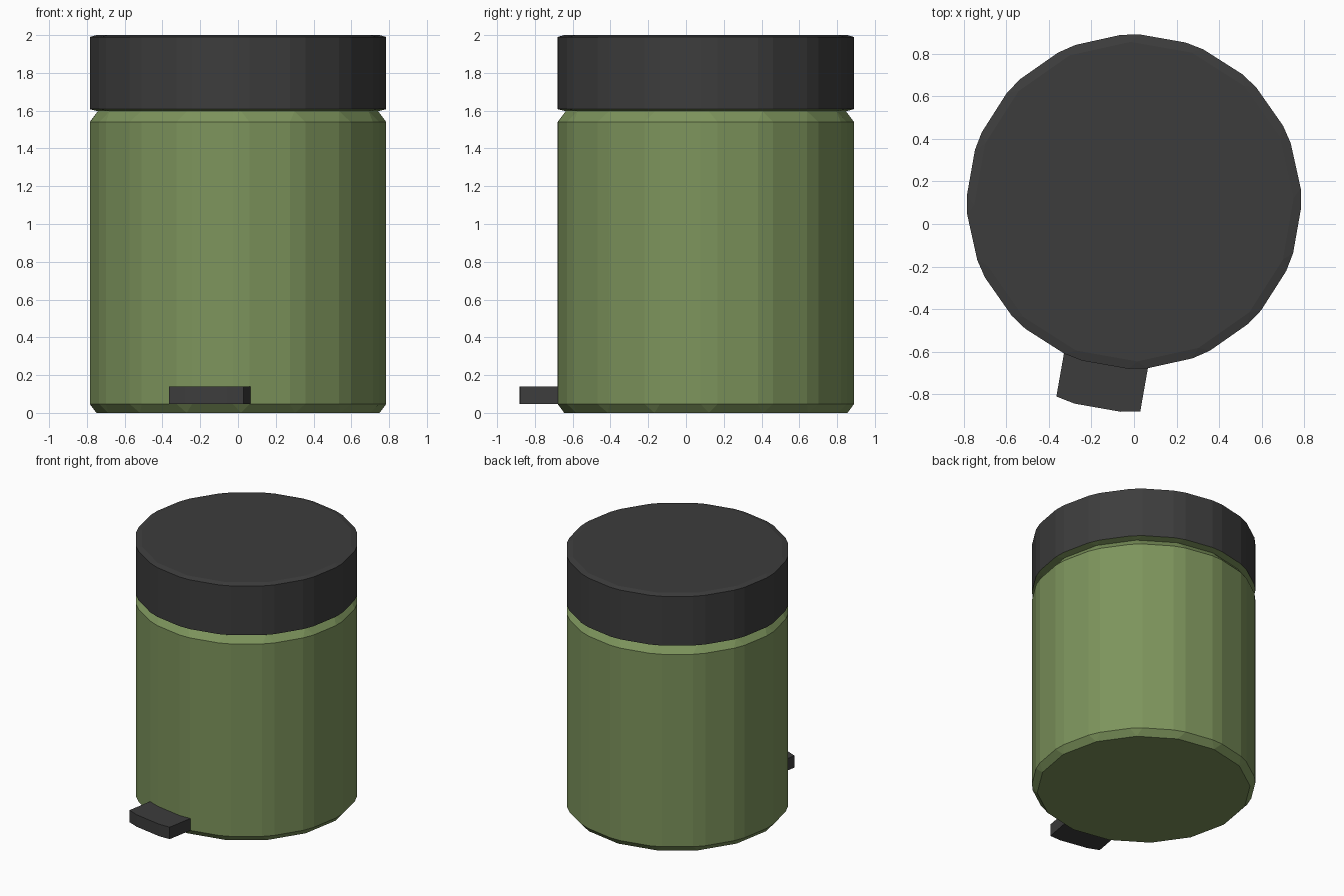
import bpy, bmesh
from math import sin, cos, radians
from mathutils import Matrix

if "Cube" in bpy.data.objects:
    bpy.data.objects.remove(bpy.data.objects["Cube"])

SIDES = 16
BEVEL = 3.25          # half angle of each bevelled upright edge, degrees
PLACE = Matrix.Translation((0, 0.105, 0)) @ Matrix.Rotation(radians(-10), 4, 'Z')


def material(name, color):
    m = bpy.data.materials.new(name)
    m.diffuse_color = (*color, 1)
    m.use_nodes = True
    m.node_tree.nodes["Principled BSDF"].inputs["Base Color"].default_value = m.diffuse_color
    return m


def finish(name, bm, mat):
    bmesh.ops.remove_doubles(bm, verts=bm.verts, dist=1e-4)
    bmesh.ops.recalc_face_normals(bm, faces=bm.faces)
    bm.transform(PLACE)
    mesh = bpy.data.meshes.new(name)
    bm.to_mesh(mesh)
    bm.free()
    mesh.materials.append(mat)
    obj = bpy.data.objects.new(name, mesh)
    bpy.context.collection.objects.link(obj)
    return obj


def drum(name, profile, mat):
    """Stack of rings (radius, z, half bevel angle); angle 0 gives a plain 16-gon."""
    bm = bmesh.new()
    rings = []
    for r, z, half in profile:
        ring = []
        for i in range(SIDES):
            for s in (-half, half):
                a = radians((i + 0.5) * 360 / SIDES + s)
                ring.append(bm.verts.new((r * cos(a), r * sin(a), z)))
        rings.append(ring)
    n = 2 * SIDES
    for lo, hi in zip(rings, rings[1:]):
        for i in range(n):
            j = (i + 1) % n
            bm.faces.new((lo[i], lo[j], hi[j], hi[i]))
    bm.faces.new(rings[0])
    bm.faces.new(rings[-1])
    return finish(name, bm, mat)


green = material("green", (0.205, 0.296, 0.107))
black = material("black", (0.046, 0.046, 0.046))

# Body with chamfered base, shoulder and a narrow neck groove under the lid
drum("bin_body", [(0.75, 0, 0), (0.785, 0.047, BEVEL), (0.785, 1.54, BEVEL),
                  (0.742, 1.597, 0), (0.785, 1.608, BEVEL)], green)

# Lid with a shallow bevel around the top
drum("lid", [(0.785, 1.608, BEVEL), (0.785, 1.99, BEVEL), (0.75, 2.0, 0)], black)

# Foot pedal, its outer edge repeating the facets of the body
bm = bmesh.new()
outline = [(-0.2, -0.72), (-0.2, -0.964), (-0.11, -0.982),
           (0.11, -0.982), (0.2, -0.964), (0.2, -0.72)]
base = bm.faces.new([bm.verts.new((x, y, 0.047)) for x, y in outline])
top = bmesh.ops.extrude_face_region(bm, geom=[base], use_keep_orig=True)
bmesh.ops.translate(bm, vec=(0, 0, 0.093),
                    verts=[v for v in top["geom"] if isinstance(v, bmesh.types.BMVert)])
finish("pedal", bm, black)
